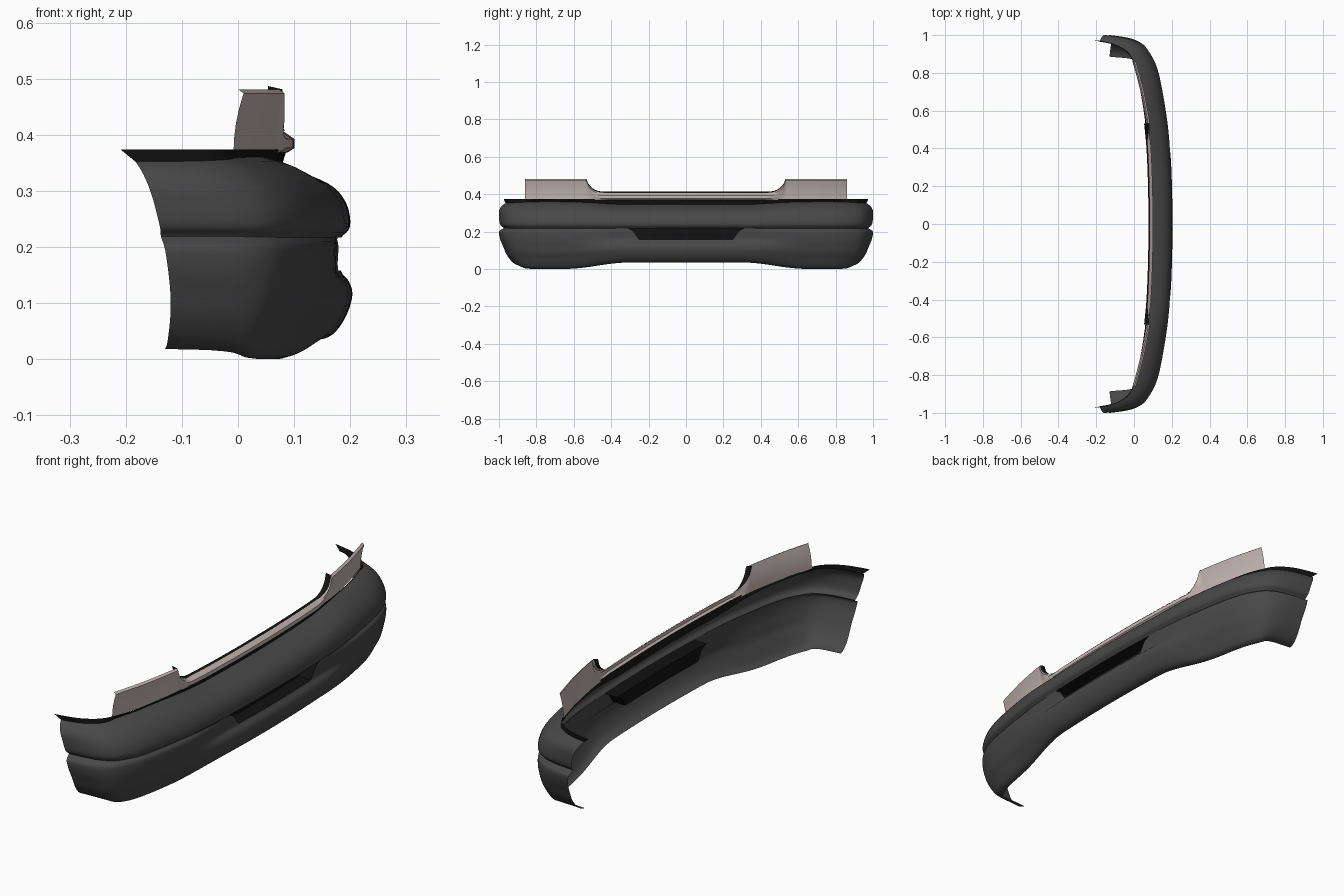
import bpy
from mathutils import Vector as V

if "Cube" in bpy.data.objects:
    bpy.data.objects.remove(bpy.data.objects["Cube"])


def material(name, rgb):
    m = bpy.data.materials.new(name)
    m.diffuse_color = (*rgb, 1)
    m.use_nodes = True
    m.node_tree.nodes["Principled BSDF"].inputs["Base Color"].default_value = m.diffuse_color
    return m


GREY = material("dark_plastic", (0.065, 0.065, 0.065))
BLACK = material("black_rubber", (0.006, 0.006, 0.006))
BEIGE = material("beige_panel", (0.55, 0.47, 0.45))


def spline(pts, t):
    """Catmull-Rom point at parameter t (point index)."""
    n = len(pts) - 1
    i = min(int(t), n - 1)
    f = t - i
    a, b, c, d = (V(pts[min(max(k, 0), n)]) for k in range(i - 1, i + 3))
    return 0.5 * (2 * b + (c - a) * f + (2 * a - 5 * b + 4 * c - d) * f * f
                  + (3 * b - a - 3 * c + d) * f ** 3)


def smooth(x, a, b):
    x = min(max((x - a) / (b - a), 0), 1)
    return x * x * (3 - 2 * x)


def sheet(name, cols, mat, skip=lambda i, j: False, angle=0.6):
    """Quad grid from columns (along +y) of points running downward."""
    h = len(cols[0])
    faces = [(i * h + j, i * h + j + 1, (i + 1) * h + j + 1, (i + 1) * h + j)
             for i in range(len(cols) - 1) for j in range(h - 1) if not skip(i, j)]
    me = bpy.data.meshes.new(name)
    me.from_pydata([tuple(p) for c in cols for p in c], [], faces)
    me.materials.append(mat)
    ob = bpy.data.objects.new(name, me)
    bpy.context.collection.objects.link(ob)
    bpy.ops.object.select_all(action='DESELECT')
    ob.select_set(True)
    bpy.context.view_layer.objects.active = ob
    bpy.ops.object.shade_smooth_by_angle(angle=angle)
    return ob


# Plan outline of the bumper: x, y from the middle to the end
PLAN = [(.2, 0), (.198, .16), (.193, .31), (.186, .45), (.168, .6), (.13, .8),
        (.085, .9), (.03, .955), (-.05, .985), (-.16, 1)]
# Cross-sections: inset, z (and x shift of the raked edge at the end)
MID = [(.122, .345), (.07, .327), (.03, .307), (.008, .28), (0, .25), (.003, .23),
       (.016, .217), (.015, .2), (.017, .158), (.003, .14), (-.004, .115),
       (.006, .08), (.025, .05), (.045, .037), (.065, .035)]
SIDE = [(.115, .36), (.075, .347), (.035, .32), (.01, .285), (0, .25), (.004, .23),
        (.016, .217), (.004, .203), (.005, .16), (.012, .125), (.02, .09),
        (.035, .06), (.05, .03), (.065, .008), (.085, 0)]
END = [(.035, .352, -.018), (.012, .335, -.01), (0, .31, 0), (0, .28, .01),
       (.003, .25, .018), (.01, .232, .023), (.025, .219, .026), (.004, .205, .028),
       (0, .19, .031), (.008, .155, .037), (.025, .115, .043), (.04, .08, .045),
       (.065, .045, .045), (.09, .025, .045), (.115, .018, .045)]
SUB = 6          # columns per plan point
VS = 3           # rows per section point
TOP, BOT, HALF = 6, 8, 2   # pocket limits in section and plan points


def surface(u, v, inset=0, dx=0, z=None):
    a = abs(u)
    # slant the columns so the pocket narrows downward
    k = min(max((v - TOP) / (BOT - TOP), 0), 1) * 0.4
    a = a * (1 - k / 2) if a < 2 else a - k * max(0, (4 - a) / 2)
    p = spline(PLAN, a)
    t = spline(PLAN, min(a + .01, 9)) - spline(PLAN, max(a - .01, 0))
    n = V((t.y, -t.x)).normalized()
    e = smooth(a, 5, 9)
    sec = spline(MID, v).lerp(spline(SIDE, v), smooth(a, 2, 4.5))
    sec = V((sec.x, sec.y, 0)).lerp(spline(END, v), e)
    q = p - n * (sec.x + inset)
    return V((q.x + sec.z + dx * e, q.y if u >= 0 else -q.y,
              sec.y if z is None else z))


# Bumper skin with an opening for the pocket
us = [k / SUB for k in range(-9 * SUB, 9 * SUB + 1)]
vs = [k / VS for k in range(14 * VS + 1)]


def in_pocket(i, j):
    return -HALF <= us[i] and us[i + 1] <= HALF and TOP * VS <= j < BOT * VS


sheet("bumper_skin", [[surface(u, v) for v in vs] for u in us], GREY, in_pocket)

# Recessed pocket: outer ring stays on the skin, the rest is pushed inward
pu = [u for u in us if -HALF <= u <= HALF]
pv = vs[TOP * VS:BOT * VS + 1]
pu = [pu[0]] + pu + [pu[-1]]
pv = [pv[0]] + pv + [pv[-1]]
sheet("center_pocket",
      [[surface(u, v) + V((-.06 * (0 < i < len(pu) - 1 and 0 < j < len(pv) - 1), 0, 0))
        for j, v in enumerate(pv)] for i, u in enumerate(pu)], BLACK)

# Black sealing flange on the top edge
sheet("top_flange", [[surface(u, 0, -.009, -.028, .374), surface(u, 0)] for u in us], BLACK)

# Beige backing panel with two raised sides and a low middle
BACK = [(.088, 0), (.086, .2), (.078, .4), (.063, .55), (.035, .7), (-.008, .86)]
ys = [.86 * k / 100 for k in range(-100, 101)]


def back_x(y):
    y = abs(y)
    for (x0, y0), (x1, y1) in zip(BACK, BACK[1:]):
        if y <= y1:
            t = (y - y0) / (y1 - y0)
            return x0 + (x1 - x0) * t + .004 * t * (1 - t)
    return BACK[-1][0]


def height(y):
    s = min(max((abs(y) - .44) / .09, 0), 1)
    return .405 + .073 * (1 - (1 - s * s) ** .5)


panel, rim = [], []
for y in ys:
    x, h = back_x(y), height(y)
    low = 1 - smooth(abs(y), .42, .54)
    b = .368
    lean = .018 * (1 - low)
    col = [V((x + lean - .01, y, h + .003)), V((x + lean, y, h - .004))]
    for f in (.75, .5, .25, 0):
        bulge = .012 * low * (f > 0)
        col.append(V((x + lean * f * f + bulge, y, b + (h - .004 - b) * f)))
    panel.append(col)
    if abs(y) < .535:
        rim.append([V((x - .012, y, h + .009)), V((x + lean - .004, y, h + .003))])
sheet("backing_panel", panel, BEIGE)

# Dark trim along the low middle of the panel
sheet("panel_trim", rim, BLACK)
